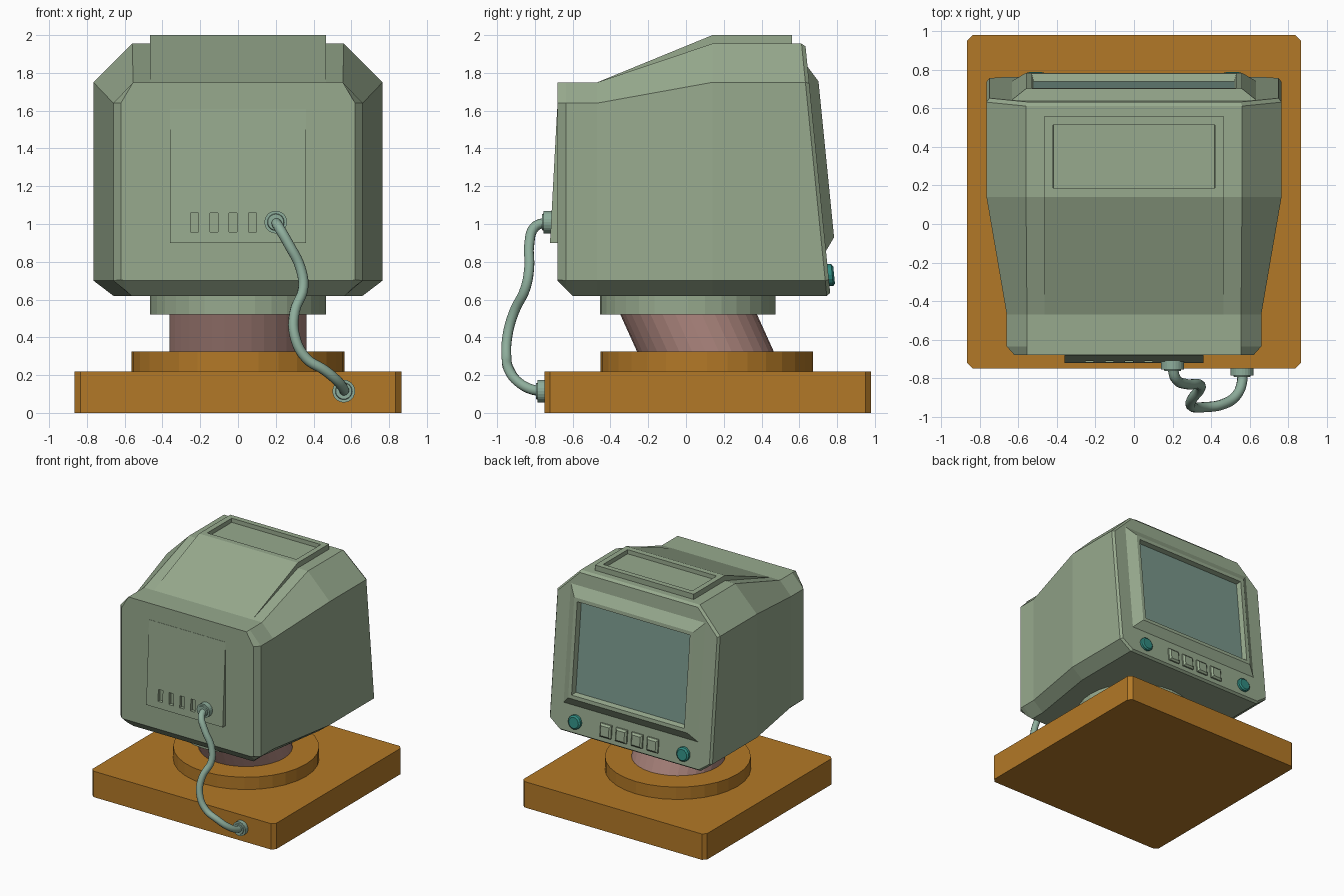
import bpy, bmesh, math
from mathutils import Vector

if "Cube" in bpy.data.objects:
    bpy.data.objects.remove(bpy.data.objects["Cube"])

def material(name, rgb):
    m = bpy.data.materials.new(name)
    m.diffuse_color = (*rgb, 1)
    m.use_nodes = True
    m.node_tree.nodes["Principled BSDF"].inputs["Base Color"].default_value = m.diffuse_color
    return m

GREEN = material("case_green", (0.31, 0.40, 0.27))
WOOD = material("base_orange", (0.45, 0.19, 0.02))
PINK = material("neck_pink", (0.42, 0.24, 0.21))
GLASS = material("screen_glass", (0.19, 0.31, 0.26))
TEAL = material("knob_teal", (0.03, 0.26, 0.22))
CORD = material("cable_green", (0.27, 0.42, 0.33))

def loft(name, rings, mats, end_mat=0, cap_start=True):
    """Skin matching rings of points and cap the ends."""
    bm = bmesh.new()
    loops = [[bm.verts.new(p) for p in ring] for ring in rings]
    n = len(loops[0])
    for a, b in zip(loops, loops[1:]):
        for i in range(n):
            j = (i + 1) % n
            bm.faces.new((a[i], a[j], b[j], b[i]))
    if cap_start:
        bm.faces.new(loops[0][::-1])
    bm.faces.new(loops[-1]).material_index = end_mat
    bmesh.ops.recalc_face_normals(bm, faces=bm.faces)
    me = bpy.data.meshes.new(name)
    bm.to_mesh(me)
    bm.free()
    ob = bpy.data.objects.new(name, me)
    bpy.context.collection.objects.link(ob)
    for m in mats:
        me.materials.append(m)
    return ob

def circle(n=32):
    return [(math.cos(2 * math.pi * i / n), math.sin(2 * math.pi * i / n)) for i in range(n)]

def disc(name, r, y0, z0, y1, z1, mat):
    """Upright cylinder whose top may be shifted in y."""
    return loft(name, [[(r * c, y + r * s, z) for c, s in circle()]
                       for y, z in ((y0, z0), (y1, z1))], [mat])

def box(name, x0, x1, y0, y1, z0, z1, mat):
    return loft(name, [[(x0, y0, z), (x1, y0, z), (x1, y1, z), (x0, y1, z)]
                       for z in (z0, z1)], [mat])

def face_pt(x, z, d):
    """Point on the leaning screen side, pushed out by d."""
    return (x, 0.765 - 0.1 * (z - 0.62) + d, z)

def face_rect(x, w, z0, z1, d):
    return [face_pt(x - w, z0, d), face_pt(x + w, z0, d),
            face_pt(x + w, z1, d), face_pt(x - w, z1, d)]

# Square base with softened vertical corners
hx, y0, y1, c = 0.865, -0.75, 0.98, 0.03
base_outline = [(-hx + c, y0), (hx - c, y0), (hx, y0 + c), (hx, y1 - c),
                (hx - c, y1), (-hx + c, y1), (-hx, y1 - c), (-hx, y0 + c)]
loft("base", [[(x, y, z) for x, y in base_outline] for z in (0, 0.22)], [WOOD])

# Swivel, leaning neck and collar
disc("swivel_disc", 0.563, 0.11, 0.21, 0.11, 0.325, WOOD)
disc("neck", 0.362, 0.105, 0.32, 0.01, 0.53, PINK)
disc("collar", 0.465, 0.01, 0.52, 0.01, 0.63, GREEN)

# Case: octagonal sections from back to screen side
def section(y, bx, zb, w, lo, hi, tx, zt):
    half = [(bx, zb), (w, lo), (w, hi), (tx, zt)]
    pts = half + [(-x, z) for x, z in reversed(half)]
    if callable(y):
        return [y(x, z) for x, z in pts]
    return [(x, y, z) for x, z in pts]

loft("case", [
    section(-0.68, 0.60, 0.70, 0.62, 0.705, 1.64, 0.555, 1.75),
    section(-0.635, 0.60, 0.655, 0.66, 0.70, 1.64, 0.555, 1.75),
    section(-0.60, 0.565, 0.62, 0.66, 0.70, 1.64, 0.555, 1.75),
    section(-0.47, 0.565, 0.62, 0.66, 0.70, 1.64, 0.555, 1.75),
    section(0.14, 0.66, 0.62, 0.765, 0.70, 1.75, 0.56, 1.955),
    section(lambda x, z: face_pt(x, z, -0.02), 0.66, 0.62, 0.765, 0.70, 1.75, 0.56, 1.955),
    section(lambda x, z: face_pt(x, z, 0), 0.654, 0.635, 0.75, 0.706, 1.744, 0.554, 1.94),
], [GREEN])

# Raised screen surround with recessed glass
loft("screen_surround", [
    face_rect(0, 0.64, 0.85, 1.84, -0.005),
    face_rect(0, 0.56, 0.93, 1.755, 0.05),
    face_rect(0, 0.53, 0.96, 1.725, 0.05),
    face_rect(0, 0.52, 0.97, 1.715, 0.008),
], [GREEN, GLASS], end_mat=1)

# Controls under the screen
for i in range(4):
    x = -0.22 + i * 0.147
    loft(f"button_{i + 1}", [face_rect(x, 0.052, 0.675, 0.785, -0.01),
                             face_rect(x, 0.052, 0.675, 0.785, 0.012),
                             face_rect(x, 0.038, 0.69, 0.77, 0.025)], [GREEN])
for side, x in (("left", 0.51), ("right", -0.51)):
    loft(f"knob_{side}", [[face_pt(x + r * a, 0.73 + r * b, d) for a, b in circle(16)]
                          for r, d in ((0.058, -0.01), (0.058, 0.02), (0.045, 0.03))], [TEAL])

# Sloping top hatch with recessed lid
profile = [(-0.47, 1.74), (-0.47, 1.75), (0.14, 2.0), (0.56, 2.0), (0.56, 1.94), (0.14, 1.94)]
hatch = loft("top_hatch", [[(x, y, z) for y, z in profile] for x in (-0.465, 0.465)], [GREEN])
bm = bmesh.new()
bm.from_mesh(hatch.data)
top = max(bm.faces, key=lambda f: f.calc_center_median().z)
bmesh.ops.inset_region(bm, faces=[top], thickness=0.065)
bmesh.ops.inset_region(bm, faces=[top], thickness=0.001, depth=-0.035)
bm.to_mesh(hatch.data)
bm.free()

# Wedge panel on the back, with four vent slots cut in
wedge = [(-0.66, 0.90), (-0.72, 0.90), (-0.682, 1.61), (-0.66, 1.61)]
panel = loft("back_panel", [[(x, y, z) for y, z in wedge] for x in (-0.36, 0.36)], [GREEN])
for i in range(4):
    x = -0.23 + i * 0.102
    cutter = box("slot_cutter", x - 0.021, x + 0.021, -0.80, -0.69, 0.957, 1.057, GREEN)
    cutter.hide_render = True
    mod = panel.modifiers.new("slot", 'BOOLEAN')
    mod.operation = 'DIFFERENCE'
    mod.solver = 'EXACT'
    mod.object = cutter
    bpy.context.view_layer.objects.active = panel
    bpy.ops.object.modifier_apply(modifier=mod.name)
    bpy.data.objects.remove(cutter)

# Cable plugs
for name, x, y, z in (("upper_plug", 0.2, -0.755, 1.01), ("lower_plug", 0.56, -0.785, 0.115)):
    steps = ((0.06, 0.06), (0.06, 0), (0.045, 0), (0.042, -0.008))
    loft(name, [[(x + r * a, y + d, z + r * b) for a, b in circle(24)] for r, d in steps], [CORD])

# Hanging cable
path = [(.2, -.74, 1.01), (.215, -.80, .985), (.27, -.83, .89), (.33, -.83, .77),
        (.345, -.85, .66), (.30, -.91, .535), (.30, -.945, .41), (.36, -.95, .29),
        (.46, -.935, .225), (.53, -.89, .165), (.56, -.82, .125), (.56, -.76, .115)]
curve = bpy.data.curves.new("cable", 'CURVE')
curve.dimensions = '3D'
curve.bevel_depth = 0.027
curve.bevel_resolution = 3
curve.resolution_u = 5
curve.use_fill_caps = True
spline = curve.splines.new('BEZIER')
spline.bezier_points.add(len(path) - 1)
for bp, p in zip(spline.bezier_points, path):
    bp.co = Vector(p)
    bp.handle_left_type = bp.handle_right_type = 'AUTO'
curve.materials.append(CORD)
bpy.context.collection.objects.link(bpy.data.objects.new("cable", curve))
